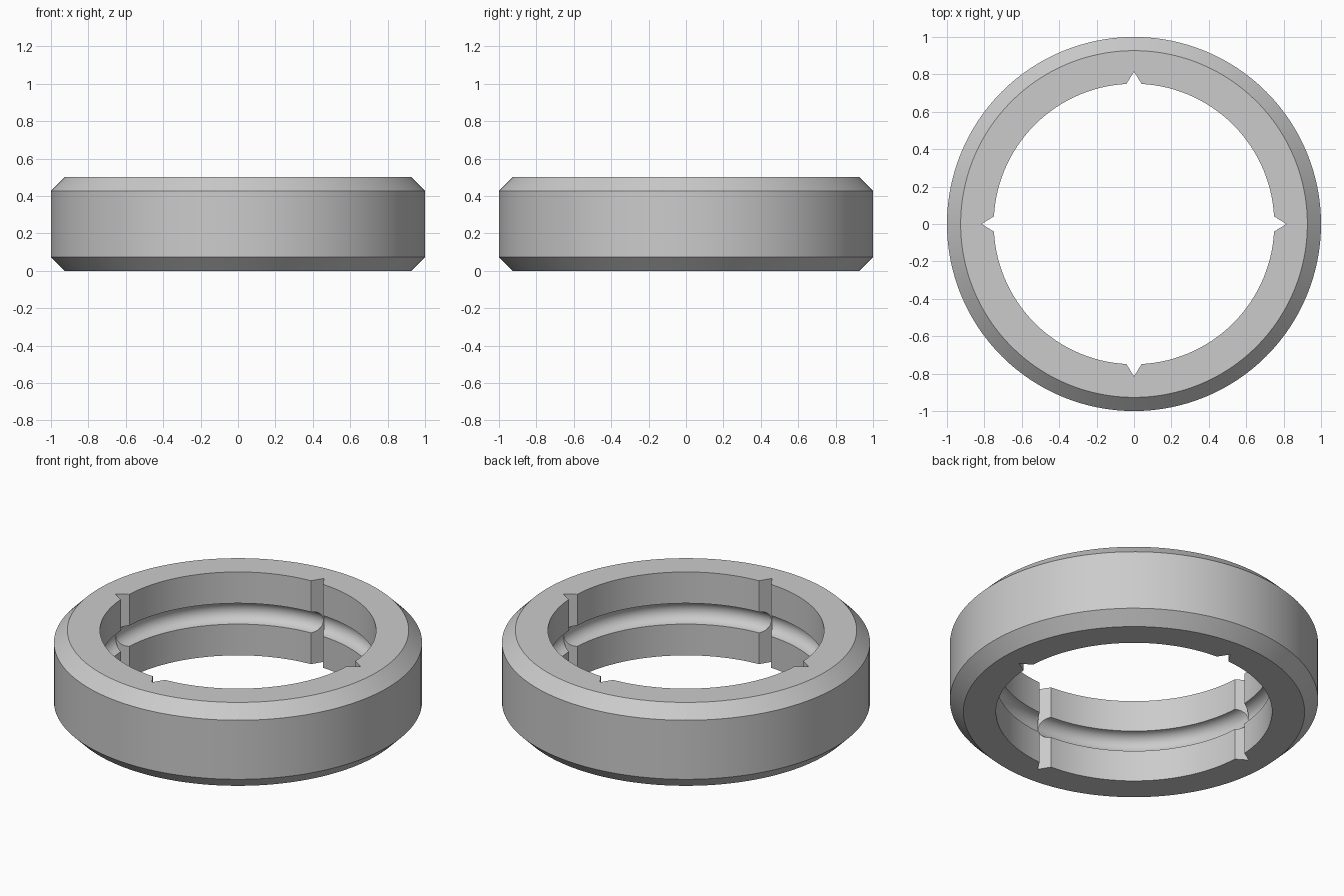
import bpy, bmesh
from math import cos, sin, pi, radians

default = bpy.data.objects.get("Cube")
if default:
    bpy.data.objects.remove(default, do_unlink=True)

OUTER, INNER, HEIGHT, BEVEL = 1.0, 0.75, 0.5, 0.073
GROOVE = 0.0625
SEGMENTS = 128

grey = bpy.data.materials.new("plain grey")
grey.use_nodes = True
colour = (0.6, 0.6, 0.6, 1)
grey.diffuse_color = colour
grey.node_tree.nodes["Principled BSDF"].inputs["Base Color"].default_value = colour


def add_object(name, bm):
    bmesh.ops.recalc_face_normals(bm, faces=bm.faces)
    mesh = bpy.data.meshes.new(name)
    bm.to_mesh(mesh)
    bm.free()
    mesh.materials.append(grey)
    obj = bpy.data.objects.new(name, mesh)
    bpy.context.collection.objects.link(obj)
    return obj


# Ring section: chamfered outside, half-round groove inside
profile = [(INNER, 0), (OUTER - BEVEL, 0), (OUTER, BEVEL),
           (OUTER, HEIGHT - BEVEL), (OUTER - BEVEL, HEIGHT), (INNER, HEIGHT)]
for i in range(13):
    a = pi / 2 - pi * i / 12
    profile.append((INNER + GROOVE * cos(a), HEIGHT / 2 + GROOVE * sin(a)))

# Turn the section around the vertical axis
bm = bmesh.new()
loops = []
for s in range(SEGMENTS):
    t = 2 * pi * s / SEGMENTS
    loops.append([bm.verts.new((r * cos(t), r * sin(t), z)) for r, z in profile])
n = len(profile)
for s in range(SEGMENTS):
    a, b = loops[s], loops[(s + 1) % SEGMENTS]
    for i in range(n):
        j = (i + 1) % n
        bm.faces.new((a[i], b[i], b[j], a[j]))
ring = add_object("ring", bm)

# Four V-shaped notches through the inner wall
bm = bmesh.new()
wedge = [(0.815, 0), (0.69, 0.077), (0.69, -0.077)]
for k in range(4):
    t = k * pi / 2
    points = [(x * cos(t) - y * sin(t), x * sin(t) + y * cos(t)) for x, y in wedge]
    low = [bm.verts.new((x, y, -0.1)) for x, y in points]
    high = [bm.verts.new((x, y, HEIGHT + 0.1)) for x, y in points]
    bm.faces.new(low)
    bm.faces.new(high)
    for i in range(3):
        j = (i + 1) % 3
        bm.faces.new((low[i], low[j], high[j], high[i]))
cutter = add_object("notch_cutter", bm)
cutter.hide_render = True

cut = ring.modifiers.new("notches", 'BOOLEAN')
cut.operation = 'DIFFERENCE'
cut.solver = 'EXACT'
cut.object = cutter
bpy.ops.object.select_all(action='DESELECT')
bpy.context.view_layer.objects.active = ring
ring.select_set(True)
bpy.ops.object.modifier_apply(modifier=cut.name)
bpy.data.objects.remove(cutter, do_unlink=True)

bpy.ops.object.shade_smooth_by_angle(angle=radians(30))
